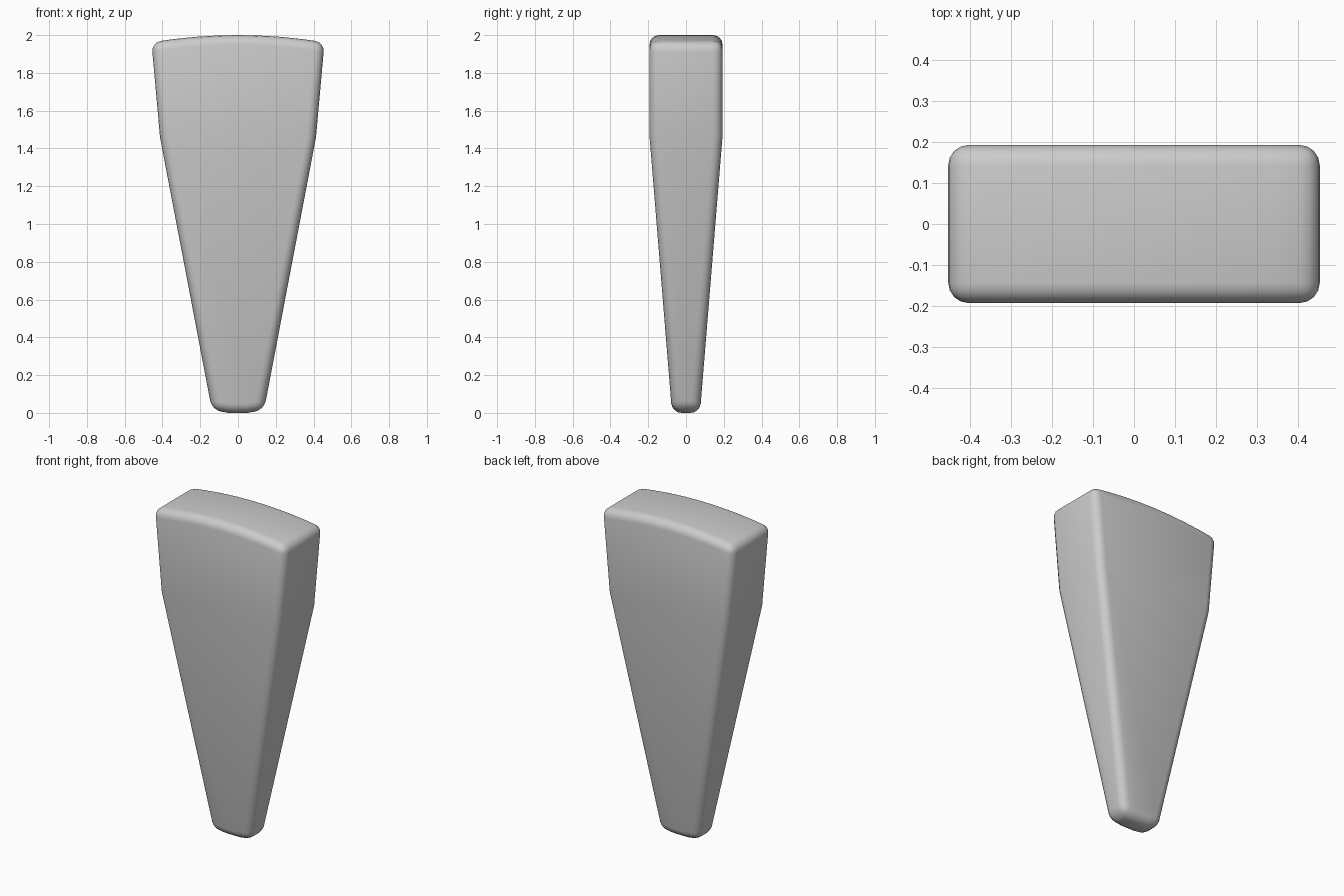
import bpy, bmesh

if "Cube" in bpy.data.objects:
    bpy.data.objects.remove(bpy.data.objects["Cube"])

# Half-depth of the wedge at a given height
def depth(z):
    return 0.193 if z >= 1.46 else 0.074 + (0.193 - 0.074) * z / 1.46

# Front outline: bowed bottom, waist, crowned top
top = [(0.458 - 0.916 * i / 8, 1.962 + 0.038 * (1 - (1 - i / 4) ** 2)) for i in range(9)]
bottom = [(-0.138, 0.018), (-0.05, 0.003), (0.05, 0.003), (0.138, 0.018)]
bottom = [(x, z - 0.003) for x, z in bottom]
lower = bottom + [(0.413, 1.46), (-0.413, 1.46)]
upper = [(0.413, 1.46)] + top + [(-0.413, 1.46)]
loop = bottom + upper

bm = bmesh.new()
front = {p: bm.verts.new((p[0], -depth(p[1]), p[1])) for p in loop}
back = {p: bm.verts.new((p[0], depth(p[1]), p[1])) for p in loop}

# Front and back panels, then the side wall
for outline in (lower, upper):
    bm.faces.new([front[p] for p in outline])
    bm.faces.new([back[p] for p in reversed(outline)])
for a, b in zip(loop, loop[1:] + loop[:1]):
    bm.faces.new([front[b], front[a], back[a], back[b]])
bmesh.ops.recalc_face_normals(bm, faces=bm.faces)

mesh = bpy.data.meshes.new("tapered_wedge")
bm.to_mesh(mesh)
bm.free()
wedge = bpy.data.objects.new("tapered_wedge", mesh)
bpy.context.collection.objects.link(wedge)
bpy.context.view_layer.objects.active = wedge
wedge.select_set(True)

# Rounded edges
bevel = wedge.modifiers.new("rounded_edges", 'BEVEL')
bevel.width = 0.05
bevel.segments = 4
bevel.limit_method = 'ANGLE'
bevel.angle_limit = 0.6
bpy.ops.object.modifier_apply(modifier=bevel.name)
bpy.ops.object.shade_smooth_by_angle(angle=0.52)
